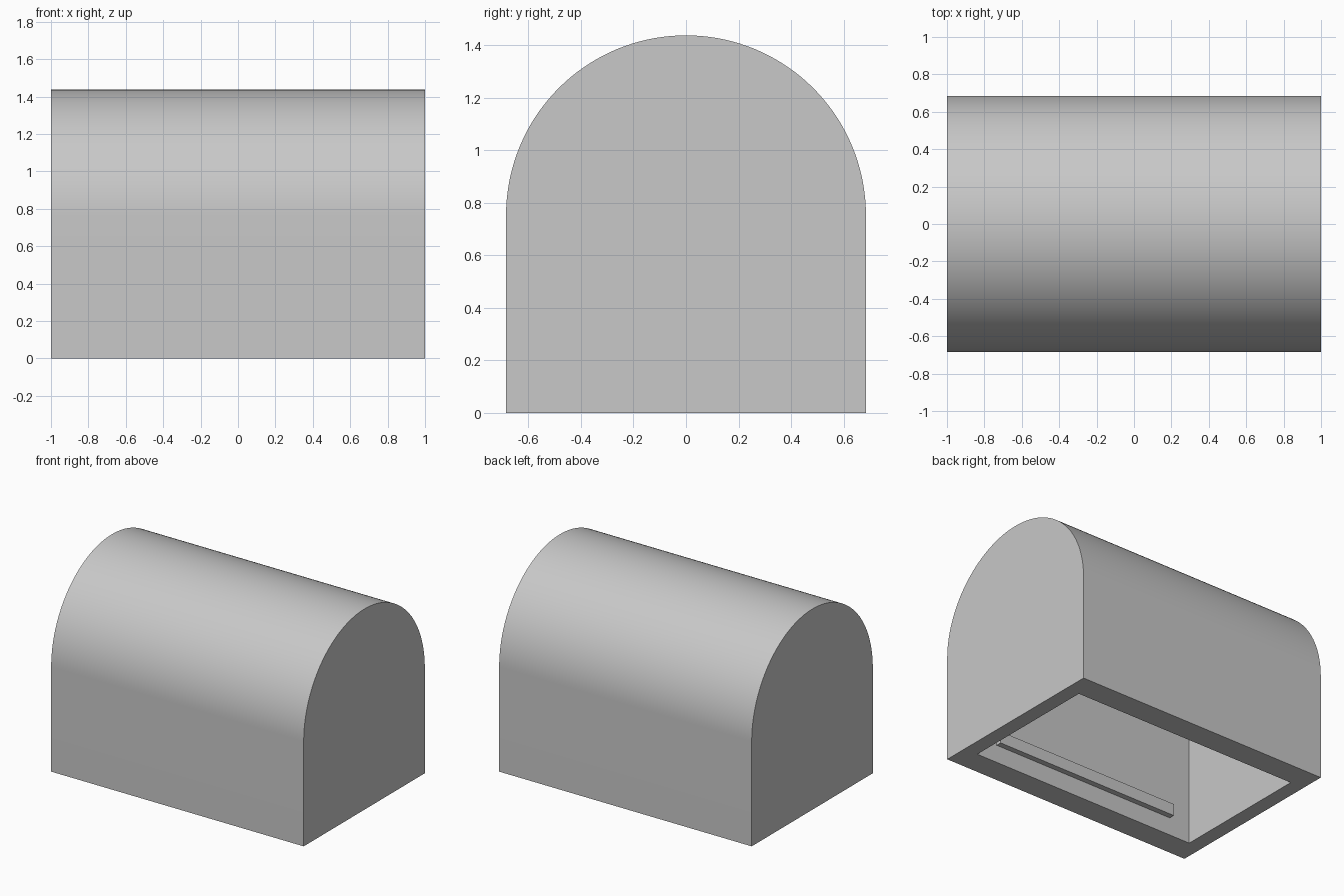
import bpy
import bmesh
import math

cube = bpy.data.objects.get("Cube")
if cube:
    bpy.data.objects.remove(cube, do_unlink=True)

# Overall sizes
HALF_LENGTH, HALF_WIDTH = 1.0, 0.685
END_WALL, SIDE_WALL = 0.107, 0.175
SPRING = 0.752          # height where the arch starts
SEGMENTS = 72

grey = bpy.data.materials.new("light grey")
grey.use_nodes = True
colour = (0.58, 0.58, 0.58, 1)
grey.diffuse_color = colour
grey.node_tree.nodes["Principled BSDF"].inputs["Base Color"].default_value = colour


def finish(name, bm):
    bmesh.ops.recalc_face_normals(bm, faces=bm.faces)
    mesh = bpy.data.meshes.new(name)
    bm.to_mesh(mesh)
    bm.free()
    mesh.materials.append(grey)
    obj = bpy.data.objects.new(name, mesh)
    bpy.context.collection.objects.link(obj)
    return obj


def vault(bm, half_length, radius):
    """Arched skin with closed ends and an open bottom; returns its bottom corners."""
    angles = [math.pi * i / SEGMENTS for i in range(SEGMENTS + 1)]
    profile = [(radius, 0)]
    profile += [(radius * math.cos(a), SPRING + radius * math.sin(a)) for a in angles]
    profile += [(-radius, 0)]
    left, right = [[bm.verts.new((x, y, z)) for y, z in profile]
                   for x in (half_length, -half_length)]
    for i in range(len(profile) - 1):
        bm.faces.new((left[i], left[i + 1], right[i + 1], right[i]))
    bm.faces.new(left)
    bm.faces.new(right)
    return [left[0], left[-1], right[-1], right[0]]


# Hollow arched cover: outer skin, inner skin and the flat bottom rim
bm = bmesh.new()
outer = vault(bm, HALF_LENGTH, HALF_WIDTH)
inner = vault(bm, HALF_LENGTH - END_WALL, HALF_WIDTH - SIDE_WALL)
for i in range(4):
    j = (i + 1) % 4
    bm.faces.new((outer[i], outer[j], inner[j], inner[i]))
cover = finish("arched_cover", bm)
bpy.ops.object.select_all(action='DESELECT')
cover.select_set(True)
bpy.context.view_layer.objects.active = cover
bpy.ops.object.shade_smooth_by_angle(angle=math.radians(30))

# Retaining rails along the inside of both long walls
for name, side in (("front_rail", -1), ("back_rail", 1)):
    bm = bmesh.new()
    bmesh.ops.create_cube(bm, size=1)
    bmesh.ops.scale(bm, vec=(1.46, 0.08, 0.085), verts=bm.verts)
    bmesh.ops.translate(bm, vec=(0, side * (HALF_WIDTH - SIDE_WALL), 0.17), verts=bm.verts)
    finish(name, bm)
